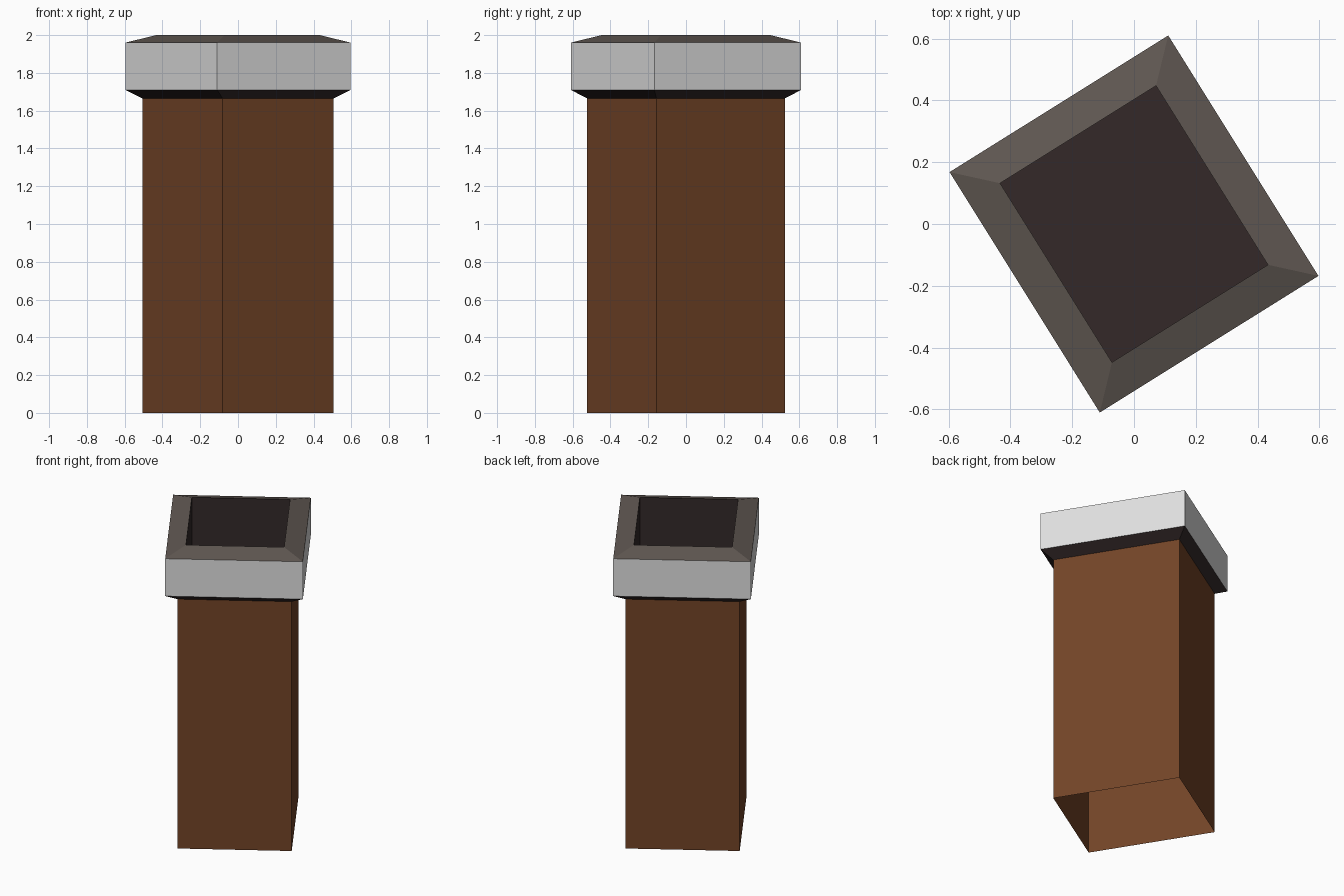
import bpy, bmesh, math
from mathutils import Matrix

if "Cube" in bpy.data.objects:
    bpy.data.objects.remove(bpy.data.objects["Cube"])

TURN = Matrix.Rotation(math.radians(32), 4, 'Z')


def material(name, rgb):
    m = bpy.data.materials.new(name)
    m.diffuse_color = (*rgb, 1)
    m.use_nodes = True
    m.node_tree.nodes["Principled BSDF"].inputs["Base Color"].default_value = m.diffuse_color
    return m


brick = material("brick brown", (0.168, 0.057, 0.020))
stone = material("pale grey", (0.74, 0.74, 0.74))
rim = material("warm dark grey", (0.115, 0.095, 0.083))
soot = material("soot black", (0.033, 0.022, 0.022))


def stacked_rings(name, rings, mats, close_end=False):
    """Skin rectangles (width, depth, z); mats gives one material per band."""
    bm = bmesh.new()
    loops = []
    for w, d, z in rings:
        loops.append([bm.verts.new((sx * w / 2, sy * d / 2, z))
                      for sx, sy in ((-1, -1), (1, -1), (1, 1), (-1, 1))])
    slots = list(dict.fromkeys(mats))
    for a, b, mat in zip(loops, loops[1:], mats):
        for i in range(4):
            j = (i + 1) % 4
            f = bm.faces.new((a[i], a[j], b[j], b[i]))
            f.material_index = slots.index(mat)
    if close_end:
        f = bm.faces.new(loops[-1])
        f.material_index = slots.index(mats[-1])
    bm.transform(TURN)
    me = bpy.data.meshes.new(name)
    bm.to_mesh(me)
    bm.free()
    for m in slots:
        me.materials.append(m)
    ob = bpy.data.objects.new(name, me)
    bpy.context.collection.objects.link(ob)
    return ob


# Chimney shaft: thin square tube, open at the bottom
stacked_rings("chimney_shaft", [(0.693, 0.802, 0), (0.693, 0.802, 1.665)], [brick])

# Cap: dark underside, pale sides, sloped rim, sooty flue recess
stacked_rings("chimney_cap",
              [(0.693, 0.802, 1.665), (0.834, 0.917, 1.71), (0.834, 0.917, 1.96),
               (0.595, 0.683, 2.0), (0.595, 0.683, 1.665)],
              [soot, stone, rim, soot], close_end=True)
